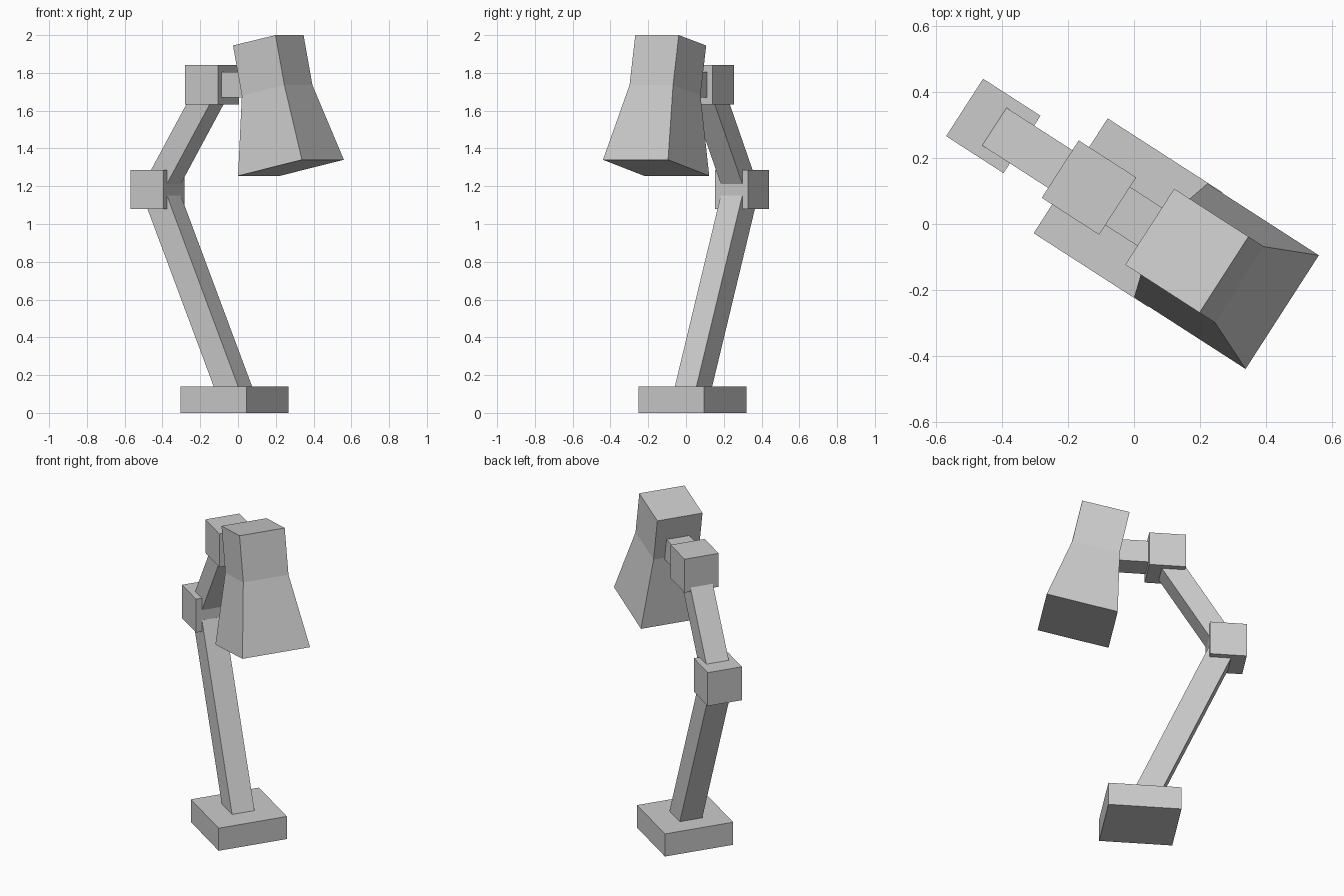
import bpy, bmesh, math

if "Cube" in bpy.data.objects:
    bpy.data.objects.remove(bpy.data.objects["Cube"])

# The whole lamp lies in one vertical plane, turned about z
TURN = math.radians(-32.8)
ORIGIN = (-0.018, 0.034, 0)


def loft(name, rings):
    """Solid through four-sided rings (u0, z0, u1, z1, half_width)."""
    bm = bmesh.new()
    loops = []
    for u0, z0, u1, z1, w in rings:
        corners = [(u0, -w, z0), (u1, -w, z1), (u1, w, z1), (u0, w, z0)]
        loops.append([bm.verts.new(c) for c in corners])
    for a, b in zip(loops, loops[1:]):
        for i in range(4):
            j = (i + 1) % 4
            bm.faces.new((a[i], a[j], b[j], b[i]))
    bm.faces.new(loops[0])
    bm.faces.new(loops[-1])
    bmesh.ops.recalc_face_normals(bm, faces=bm.faces)
    mesh = bpy.data.meshes.new(name)
    bm.to_mesh(mesh)
    bm.free()
    ob = bpy.data.objects.new(name, mesh)
    ob.location = ORIGIN
    ob.rotation_euler = (0, 0, TURN)
    bpy.context.collection.objects.link(ob)
    return ob


def box(name, u0, u1, z0, z1, w):
    return loft(name, [(u0, z0, u1, z0, w), (u0, z1, u1, z1, w)])


def arm(name, bottom, top, half_u, w):
    """Slanted bar with level ends, from bottom (u, z) to top (u, z)."""
    return loft(name, [(u - half_u, z, u + half_u, z, w) for u, z in (bottom, top)])


# Foot and the two joint blocks
J = 0.1035
box("base", -0.207, 0.207, 0, 0.14, 0.207)
for name, u, z in (("elbow_joint", -0.486, 1.183), ("neck_joint", -0.141, 1.737)):
    box(name, u - J, u + J, z - J, z + J, J)

# Slanted arms, ends buried in the blocks
arm("lower_arm", (0.007, 0.10), (-0.459, 1.15), 0.077, 0.068)
arm("upper_arm", (-0.464, 1.20), (-0.157, 1.68), 0.0735, 0.068)

# Short link from neck to shade
box("shade_link", -0.06, 0.2, 1.669, 1.805, 0.069)

# Tilted shade: square cap, then flared
loft("shade", [
    (0.078, 1.945, 0.346, 2.0, 0.137),
    (0.134, 1.680, 0.402, 1.735, 0.137),
    (0.154, 1.255, 0.556, 1.340, 0.205),
])
